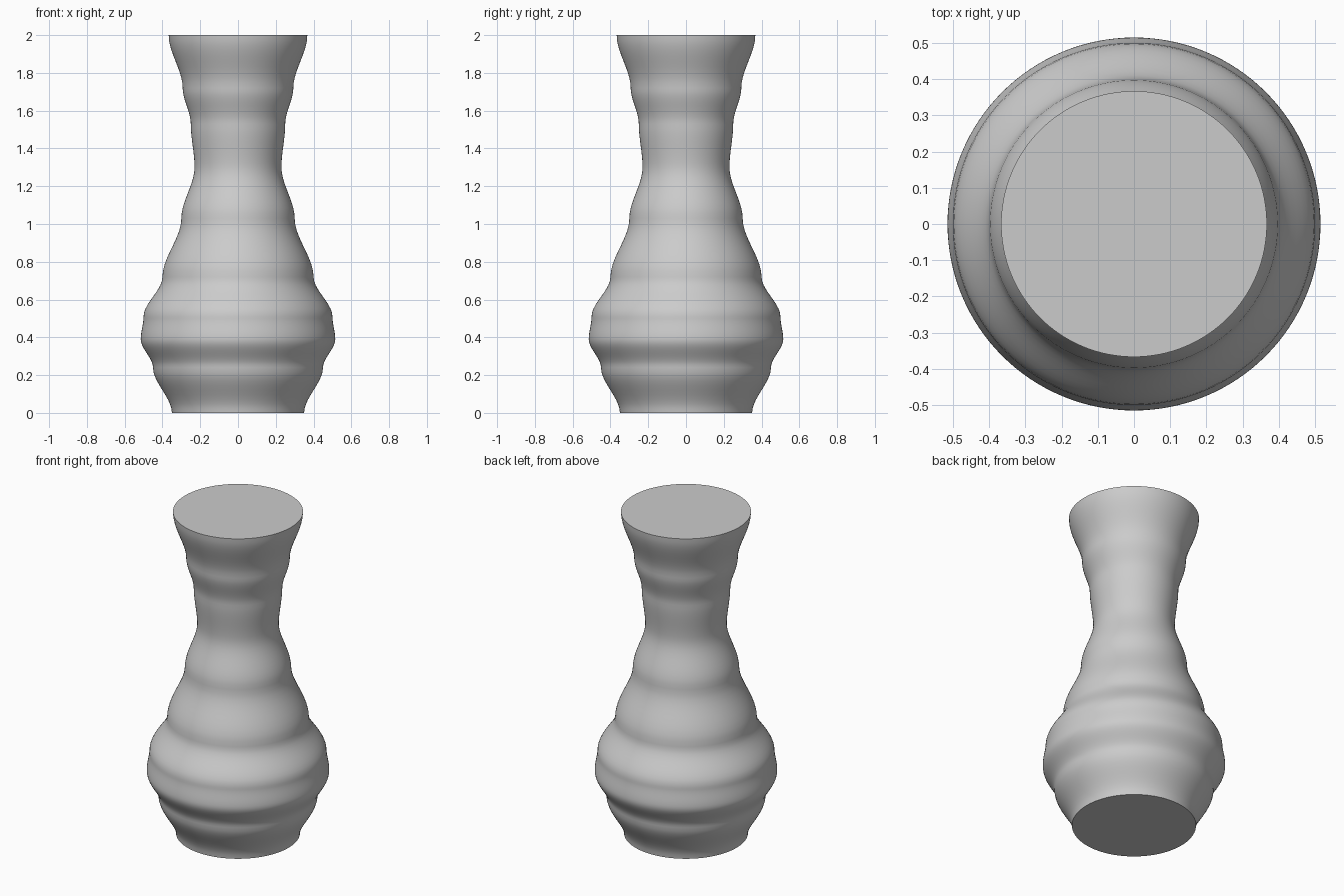
import bpy
import bmesh
from math import cos, sin, tau, radians

cube = bpy.data.objects.get("Cube")
if cube:
    bpy.data.objects.remove(cube, do_unlink=True)

SIDES = 128
STEPS = 10

# Ring stations (radius, height); the wall runs vertical at each one
stations = [(0.35, 0), (0.45, 0.24), (0.515, 0.39), (0.5, 0.51), (0.4, 0.72),
            (0.3, 1.03), (0.23, 1.3), (0.25, 1.53), (0.293, 1.72), (0.367, 2)]

# Ease the radius between neighbouring stations
profile = [stations[0]]
for (r0, z0), (r1, z1) in zip(stations, stations[1:]):
    for i in range(1, STEPS + 1):
        t = i / STEPS
        ease = t * t * (3 - 2 * t)
        profile.append((r0 + (r1 - r0) * ease, z0 + (z1 - z0) * t))

# Turned body with flat closed ends
bm = bmesh.new()
rings = [[bm.verts.new((r * cos(tau * k / SIDES), r * sin(tau * k / SIDES), z))
          for k in range(SIDES)] for r, z in profile]
for low, high in zip(rings, rings[1:]):
    for k in range(SIDES):
        n = (k + 1) % SIDES
        bm.faces.new((low[k], low[n], high[n], high[k]))
bm.faces.new(rings[0][::-1])
bm.faces.new(rings[-1])
mesh = bpy.data.meshes.new("vase_body")
bm.to_mesh(mesh)
bm.free()
vase = bpy.data.objects.new("vase_body", mesh)
bpy.context.collection.objects.link(vase)

# Plain grey finish
grey = bpy.data.materials.new("light_grey")
grey.use_nodes = True
colour = (0.6, 0.6, 0.6, 1)
grey.diffuse_color = colour
grey.node_tree.nodes["Principled BSDF"].inputs["Base Color"].default_value = colour
mesh.materials.append(grey)

# Smooth wall, sharp rims
bpy.ops.object.select_all(action="DESELECT")
vase.select_set(True)
bpy.context.view_layer.objects.active = vase
bpy.ops.object.shade_smooth_by_angle(angle=radians(40))
